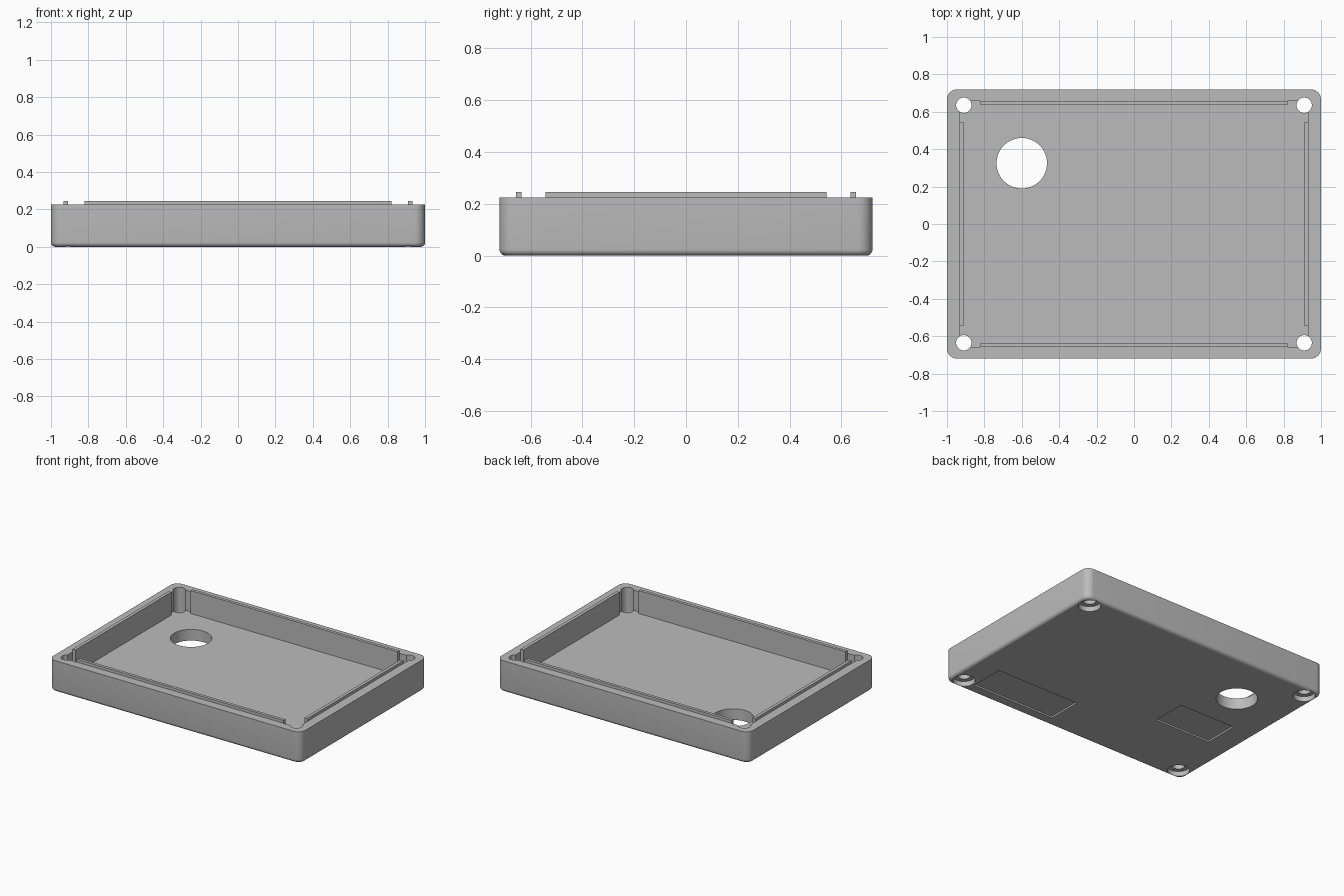
import bpy
import bmesh
import math
from mathutils import Matrix

if "Cube" in bpy.data.objects:
    bpy.data.objects.remove(bpy.data.objects["Cube"], do_unlink=True)

# Overall dimensions
HALF_X, HALF_Y = 1.0, 0.72
INNER_X, INNER_Y = 0.932, 0.657
RIM, FLOOR, LIP_TOP = 0.225, 0.08, 0.245

grey = bpy.data.materials.new("plain_grey")
grey.use_nodes = True
grey.diffuse_color = (0.5, 0.5, 0.5, 1)
grey.node_tree.nodes["Principled BSDF"].inputs["Base Color"].default_value = (0.5, 0.5, 0.5, 1)


def finish(name, bm):
    bmesh.ops.recalc_face_normals(bm, faces=bm.faces)
    mesh = bpy.data.meshes.new(name)
    bm.to_mesh(mesh)
    bm.free()
    mesh.materials.append(grey)
    obj = bpy.data.objects.new(name, mesh)
    bpy.context.collection.objects.link(obj)
    return obj


def box_mesh(x0, x1, y0, y1, z0, z1):
    bm = bmesh.new()
    centre = ((x0 + x1) / 2, (y0 + y1) / 2, (z0 + z1) / 2)
    size = Matrix.Diagonal((x1 - x0, y1 - y0, z1 - z0, 1))
    bmesh.ops.create_cube(bm, size=1, matrix=Matrix.Translation(centre) @ size)
    return bm


def box(name, *bounds):
    return finish(name, box_mesh(*bounds))


def cylinder(name, x, y, radius, z0, z1, sides=48):
    bm = bmesh.new()
    bmesh.ops.create_cone(bm, cap_ends=True, segments=sides, radius1=radius, radius2=radius,
                          depth=z1 - z0, matrix=Matrix.Translation((x, y, (z0 + z1) / 2)))
    return finish(name, bm)


def cut(target, cutter):
    cutter.hide_render = True
    mod = target.modifiers.new("cut", "BOOLEAN")
    mod.operation = "DIFFERENCE"
    mod.solver = "EXACT"
    mod.object = cutter
    bpy.context.view_layer.objects.active = target
    bpy.ops.object.modifier_apply(modifier=mod.name)
    bpy.data.objects.remove(cutter, do_unlink=True)


# Tray body: rounded upright corners, then a rounded bottom edge
bm = box_mesh(-HALF_X, HALF_X, -HALF_Y, HALF_Y, 0, RIM)
upright = [e for e in bm.edges if abs(e.verts[0].co.z - e.verts[1].co.z) > 0.1]
bmesh.ops.bevel(bm, geom=upright, offset=0.055, segments=8, profile=0.5, affect="EDGES")
bottom = [e for e in bm.edges if all(v.co.z < 0.001 for v in e.verts)]
bmesh.ops.bevel(bm, geom=bottom, offset=0.024, segments=5, profile=0.5, affect="EDGES")
tray = finish("tray_body", bm)

# Inner cavity and the large round opening in the floor
cut(tray, box("cavity_cutter", -INNER_X, INNER_X, -INNER_Y, INNER_Y, FLOOR, 0.4))
cut(tray, cylinder("opening_cutter", -0.6, 0.325, 0.135, -0.1, 0.2, 64))

# Corner screw holes with wider recesses underneath
for sx in (-1, 1):
    for sy in (-1, 1):
        x, y = sx * 0.91, sy * 0.635
        cut(tray, cylinder("screw_cutter", x, y, 0.041, -0.1, 0.4))
        cut(tray, cylinder("recess_cutter", x, y, 0.073, -0.1, 0.036))

# Shallow label pockets under the floor
cut(tray, box("large_pocket_cutter", 0.16, 0.82, -0.64, -0.388, -0.1, 0.012))
cut(tray, box("small_pocket_cutter", -0.82, -0.376, -0.225, 0.028, -0.1, 0.012))

# Raised lips standing along the inside of each wall
for side, front_back, left_right in ((-1, "front", "right"), (1, "back", "left")):
    ys = sorted((side * 0.635, side * INNER_Y))
    xs = sorted((side * 0.909, side * INNER_X))
    box(front_back + "_lip", -0.82, 0.82, *ys, FLOOR, LIP_TOP)
    box(left_right + "_lip", *xs, -0.543, 0.543, FLOOR, LIP_TOP)

# Smooth the rounded surfaces while keeping the edges sharp
bpy.ops.object.select_all(action="DESELECT")
tray.select_set(True)
bpy.context.view_layer.objects.active = tray
bpy.ops.object.shade_smooth_by_angle(angle=math.radians(30))
